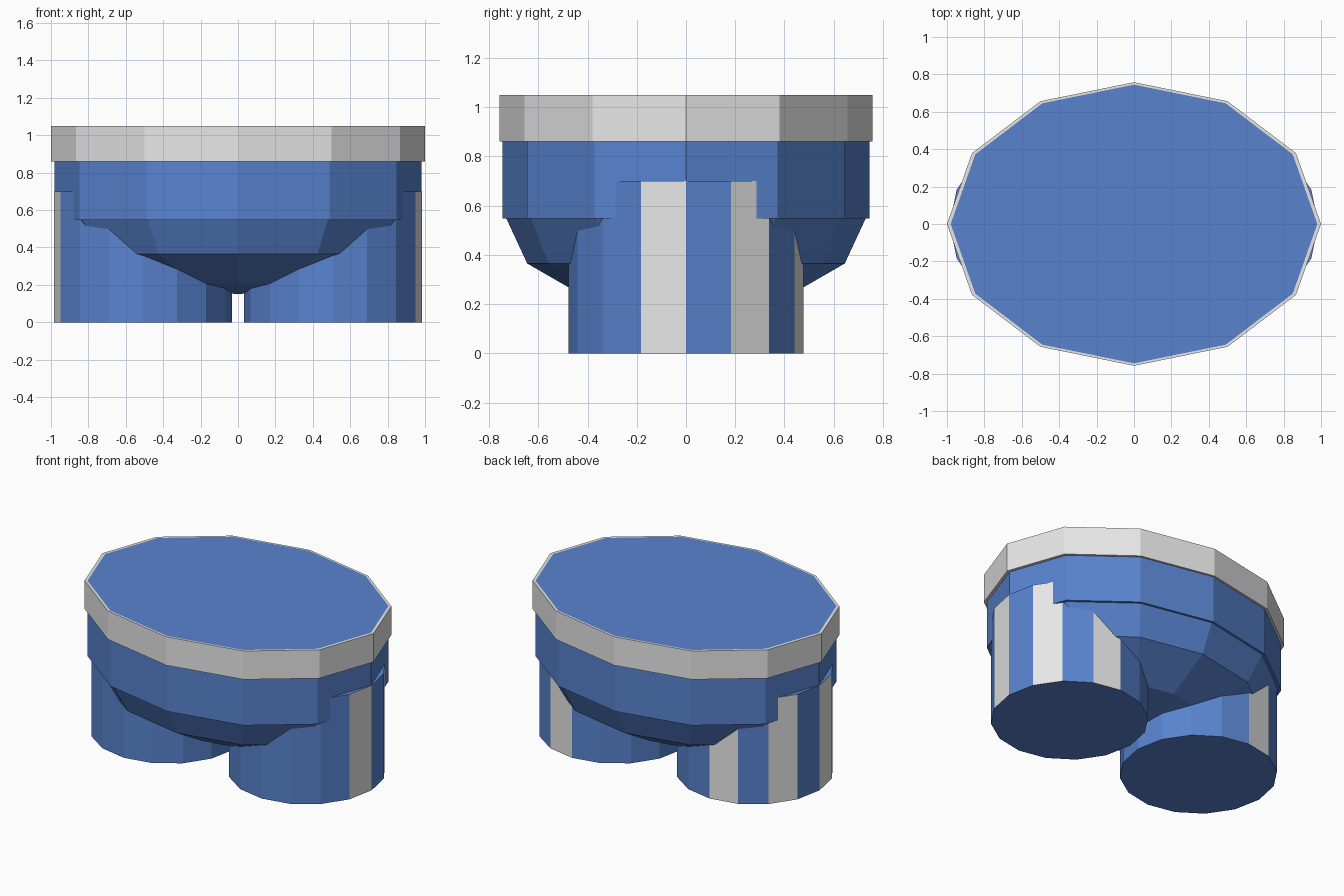
import bpy, bmesh, math

if "Cube" in bpy.data.objects:
    bpy.data.objects.remove(bpy.data.objects["Cube"])


def material(name, rgb):
    m = bpy.data.materials.new(name)
    m.diffuse_color = (*rgb, 1.0)
    m.use_nodes = True
    m.node_tree.nodes["Principled BSDF"].inputs["Base Color"].default_value = m.diffuse_color
    return m


BLUE = material("blue", (0.098, 0.228, 0.62))
GREY = material("light_grey", (0.8, 0.8, 0.8))


def loft(name, rings, sides, mats, centre_x=0.0, closed=False):
    """Stack elliptical rings (rx, ry, z) into a faceted solid; closed joins last to first."""
    bm = bmesh.new()
    loops = []
    for rx, ry, z in rings:
        loops.append([bm.verts.new((centre_x + rx * math.cos(2 * math.pi * i / sides),
                                    ry * math.sin(2 * math.pi * i / sides), z))
                      for i in range(sides)])
    pairs = list(zip(loops, loops[1:]))
    if closed:
        pairs.append((loops[-1], loops[0]))
    else:
        bm.faces.new(loops[0][::-1])
        bm.faces.new(loops[-1])
    for a, b in pairs:
        for i in range(sides):
            j = (i + 1) % sides
            bm.faces.new((a[i], a[j], b[j], b[i]))
    bmesh.ops.recalc_face_normals(bm, faces=bm.faces)
    me = bpy.data.meshes.new(name)
    bm.to_mesh(me)
    bm.free()
    for m in mats:
        me.materials.append(m)
    ob = bpy.data.objects.new(name, me)
    bpy.context.collection.objects.link(ob)
    return ob


RX, RY = 0.98, 0.745

# Twelve-sided drum with the blue top
loft("body_drum", [(RX, RY, 0.547), (RX, RY, 1.05)], 12, [BLUE])

# Faceted bowl under the drum (lower half of a coarse ellipsoid)
bowl = []
for deg in (89.9, 60, 30, 0):
    a = math.radians(deg)
    bowl.append((RX * math.cos(a), RY * math.cos(a), 0.58 - 0.43 * math.sin(a)))
loft("body_bowl", bowl, 12, [BLUE])

# Grey band around the top edge
loft("rim_band", [(1.0, 0.758, 0.86), (1.0, 0.758, 1.05),
                  (RX, RY, 1.05), (RX, RY, 0.86)], 12, [GREY], closed=True)

# Two sixteen-sided feet with mirrored grey strips on the outer side
for side, label in ((1, "right"), (-1, "left")):
    cx, r = 0.508 * side, 0.477
    foot = loft(label + "_foot", [(r, r, 0), (r, r, 0.70)], 16, [BLUE, GREY], cx)
    for p in foot.data.polygons:
        if abs(p.normal.z) < 0.5:
            angle = math.degrees(math.atan2(p.normal.y, p.normal.x * side))
            if math.floor(angle / 22.5) in (-1, 1, 3):
                p.material_index = 1
